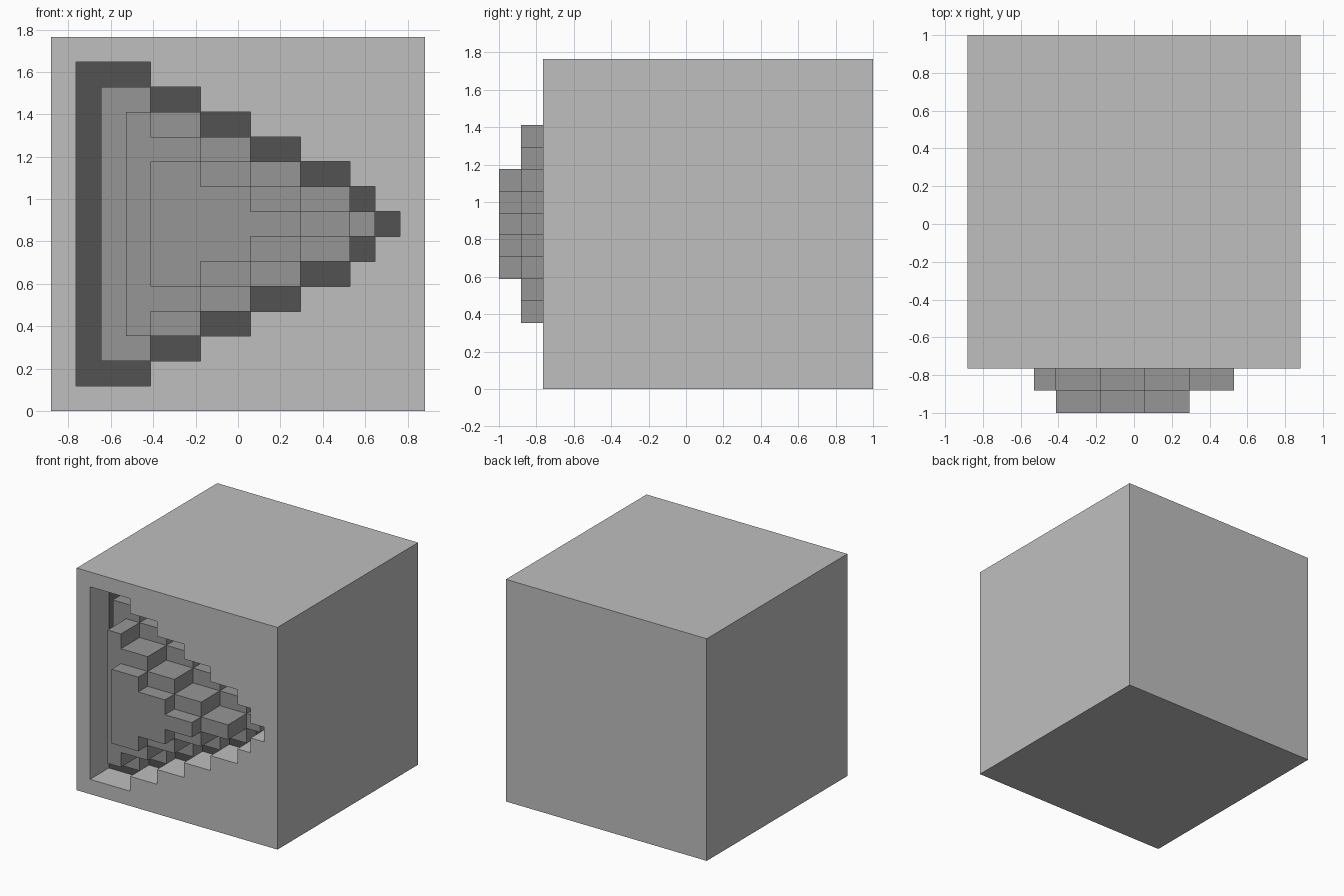
import bpy, bmesh

cube = bpy.data.objects.get("Cube")
if cube:
    bpy.data.objects.remove(cube, do_unlink=True)

U = 2 / 17                    # one block
X0, FRONT = -7.5 * U, -1 + 2 * U


def material(name, v):
    m = bpy.data.materials.new(name)
    m.use_nodes = True
    m.diffuse_color = (v, v, v, 1)
    bsdf = m.node_tree.nodes["Principled BSDF"]
    bsdf.inputs["Base Color"].default_value = (v, v, v, 1)
    return m


light = material("light grey", 0.52)
mid = material("mid grey", 0.305)
dark = material("dark grey", 0.084)


def prism(name, left, bottom, half_rows, front, back, mats):
    """Stepped outline in block units, mirrored top to bottom and extruded in depth.
    half_rows: right end of each row, from the bottom up to the middle row."""
    ends = half_rows + half_rows[-2::-1]
    pts = [(left, bottom)]
    for k, end in enumerate(ends):
        for p in ((end, bottom + k), (end, bottom + k + 1)):
            pts.append(p)
    pts.append((left, bottom + len(ends)))
    bm = bmesh.new()
    face = bm.faces.new([bm.verts.new((X0 + i * U, FRONT + front * U, j * U)) for i, j in pts])
    ext = bmesh.ops.extrude_face_region(bm, geom=[face], use_keep_orig=True)
    moved = [g for g in ext["geom"] if isinstance(g, bmesh.types.BMVert)]
    bmesh.ops.translate(bm, verts=moved, vec=(0, (back - front) * U, 0))
    bmesh.ops.recalc_face_normals(bm, faces=bm.faces[:])
    me = bpy.data.meshes.new(name)
    bm.to_mesh(me)
    bm.free()
    ob = bpy.data.objects.new(name, me)
    bpy.context.collection.objects.link(ob)
    for m in mats:
        me.materials.append(m)
    return ob


# Solid block
bpy.ops.mesh.primitive_cube_add(size=15 * U, location=(0, FRONT + 7.5 * U, 7.5 * U))
body = bpy.context.object
body.name = "block_body"
bpy.ops.object.transform_apply(location=True, rotation=False, scale=False)
body.data.materials.append(light)
body.data.materials.append(dark)

# Stepped triangular recess, two blocks deep
cutter = prism("recess_cutter", 1, 1, [4, 6, 8, 10, 12, 13, 14], -1, 2, [light])
cutter.hide_render = True
mod = body.modifiers.new("recess", 'BOOLEAN')
mod.operation, mod.solver, mod.object = 'DIFFERENCE', 'EXACT', cutter
bpy.context.view_layer.objects.active = body
bpy.ops.object.modifier_apply(modifier=mod.name)
bpy.data.objects.remove(cutter, do_unlink=True)

# Dark recess floor
for f in body.data.polygons:
    on_floor = abs(f.center.y - (FRONT + 2 * U)) < 0.01 and f.normal.y < -0.9
    f.material_index = 1 if on_floor else 0

# Stacked triangular button: sunken base, raised step, raised top
prism("button_base", 2, 2, [4, 6, 8, 10, 12, 13], 1, 2.02, [mid])
prism("button_step", 3, 3, [4, 6, 8, 10, 12], -1, 1.02, [mid])
prism("button_top", 4, 5, [6, 8, 10], -2, -0.98, [mid])
